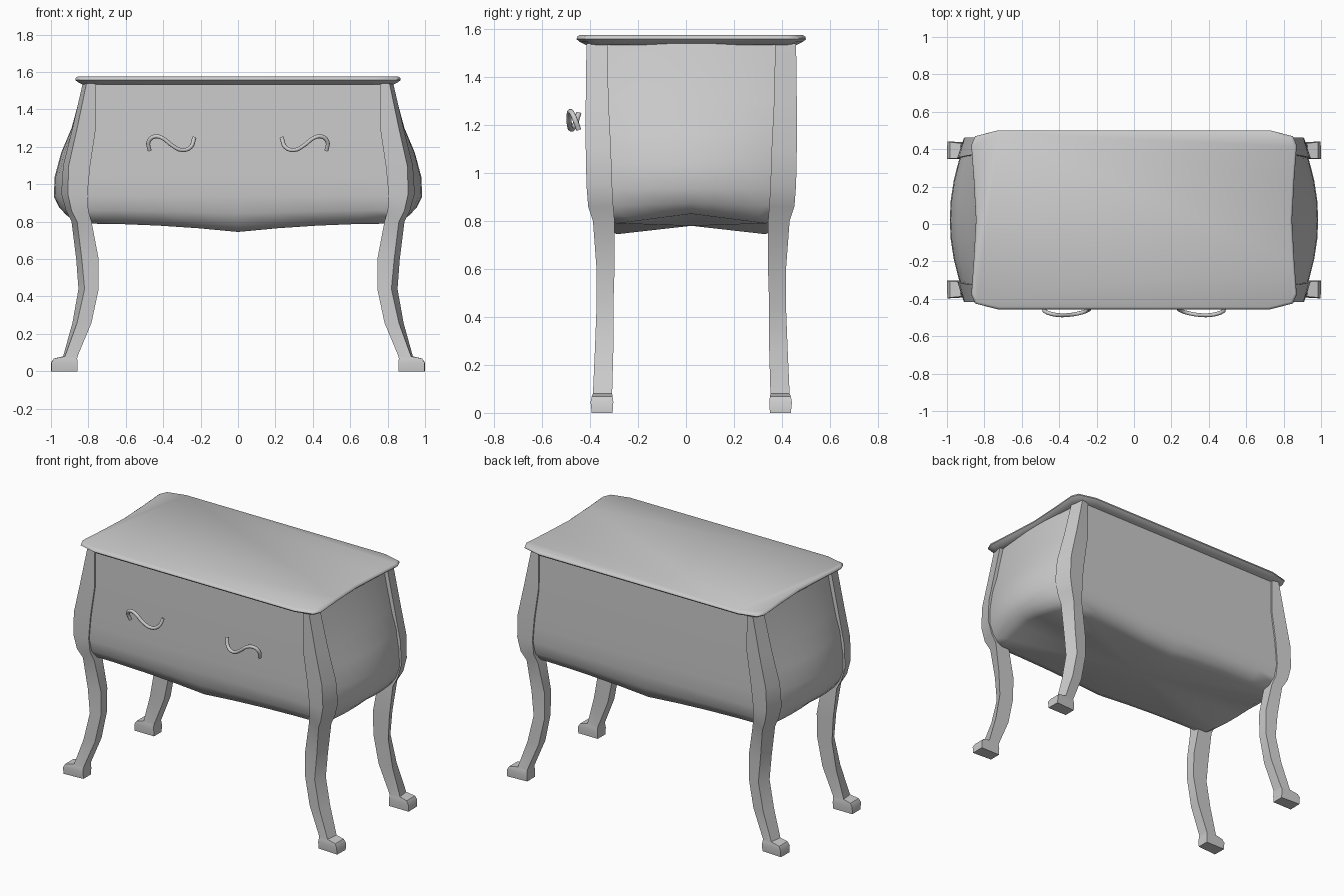
import bpy
import bmesh
import math
from mathutils import Vector

old = bpy.data.objects.get("Cube")
if old:
    bpy.data.objects.remove(old, do_unlink=True)

GREY = (0.6, 0.6, 0.6, 1.0)
material = bpy.data.materials.new("plain grey")
material.use_nodes = True
material.diffuse_color = GREY
material.node_tree.nodes["Principled BSDF"].inputs["Base Color"].default_value = GREY

CENTRE_Y = 0.022  # the case sits slightly back because the handles stick out


def smooth(obj, degrees):
    bpy.ops.object.select_all(action="DESELECT")
    obj.select_set(True)
    bpy.context.view_layer.objects.active = obj
    bpy.ops.object.shade_smooth_by_angle(angle=math.radians(degrees))


def loft(name, rings, degrees, end_point=None):
    """Join closed rings of points; close the last ring flat or to a point."""
    bm = bmesh.new()
    loops = [[bm.verts.new((x, y + CENTRE_Y, z)) for x, y, z in ring] for ring in rings]
    count = len(loops[0])
    for upper, lower in zip(loops, loops[1:]):
        for i in range(count):
            j = (i + 1) % count
            bm.faces.new((upper[i], upper[j], lower[j], lower[i]))
    bm.faces.new(loops[0])
    if end_point:
        tip = bm.verts.new((end_point[0], end_point[1] + CENTRE_Y, end_point[2]))
        for i in range(count):
            bm.faces.new((loops[-1][i], loops[-1][(i + 1) % count], tip))
    else:
        bm.faces.new(loops[-1])
    bmesh.ops.recalc_face_normals(bm, faces=bm.faces)
    mesh = bpy.data.meshes.new(name)
    bm.to_mesh(mesh)
    bm.free()
    mesh.materials.append(material)
    obj = bpy.data.objects.new(name, mesh)
    bpy.context.collection.objects.link(obj)
    smooth(obj, degrees)
    return obj


# Bombe case: flat front and back, bulging sides, scalloped lower edge
def case_ring(z, depth, corner_x, middle_x, steps=8):
    low = min(1, max(0, (0.9 - z) / 0.11))
    ring = []
    for side in (-1, 1):
        for i in range(steps):  # front, then back
            t = 2 * i / steps - 1
            drop = 0.045 * low * (1 - abs(t)) ** 2
            ring.append((-side * t * corner_x, side * depth, z - drop))
        for i in range(steps):  # one bulging side
            t = 2 * i / steps - 1
            x = corner_x + (middle_x - corner_x) * (1 - t * t)
            lift = 0.04 * low * (1 - abs(t))
            ring.append((-side * x, -side * t * depth, z + lift))
    return ring


case_rows = [  # height, half depth, corner half width, middle half width
    (1.54, 0.42, 0.795, 0.825),
    (1.30, 0.422, 0.845, 0.89),
    (1.17, 0.422, 0.88, 0.945),
    (1.04, 0.422, 0.895, 0.98),
    (0.935, 0.42, 0.90, 0.985),
    (0.86, 0.405, 0.885, 0.955),
    (0.81, 0.37, 0.865, 0.92),
    (0.79, 0.31, 0.84, 0.88),
]
loft("case", [case_ring(*row) for row in case_rows], 60, end_point=(0, 0, 0.78))


# Table top: cut corners, slightly hollow ends and a rounded rim
quarter = [(0.73, 0.478), (0.85, 0.447), (0.87, 0.40), (0.857, 0.22)]
right_end = quarter + [(0.845, 0)] + [(x, -y) for x, y in reversed(quarter)]
outline = right_end + [(-x, -y) for x, y in right_end]
rim = [(1.575, 0.012), (1.568, 0.002), (1.558, 0), (1.547, 0.012), (1.533, 0.04)]


def top_ring(z, inset):
    return [(x * (1 - inset / 0.87), y * (1 - inset / 0.478), z) for x, y in outline]


loft("table_top", [top_ring(z, inset) for z, inset in rim], 50)


# Corner posts running down into curved legs with outward feet
leg_rows = [  # height, inner x, front edge x, outer x, front y, back y
    (1.54, 0.76, 0.81, 0.83, 0.437, 0.35),
    (1.30, 0.76, 0.86, 0.885, 0.44, 0.345),
    (1.10, 0.79, 0.905, 0.935, 0.44, 0.335),
    (0.95, 0.805, 0.91, 0.945, 0.437, 0.33),
    (0.86, 0.80, 0.89, 0.92, 0.43, 0.325),
    (0.80, 0.783, 0.86, 0.89, 0.41, 0.32),
    (0.60, 0.745, 0.835, 0.865, 0.395, 0.32),
    (0.44, 0.745, 0.82, 0.853, 0.395, 0.325),
    (0.26, 0.783, 0.86, 0.885, 0.402, 0.325),
    (0.08, 0.858, 0.925, 0.935, 0.41, 0.33),
    (0.068, 0.86, 0.985, 0.985, 0.415, 0.328),
    (0.045, 0.858, 0.998, 1.0, 0.42, 0.325),
    (0.0, 0.858, 0.998, 1.0, 0.415, 0.328),
]


def leg_ring(row, sx, sy):
    z, inner, edge, outer, front, back = row
    corners = [(inner, front - 0.008), (edge, front), (outer, back), (inner, back)]
    return [(sx * x, sy * y, z) for x, y in corners]


for sy, end in ((-1, "front"), (1, "back")):
    for sx, side in ((1, "left"), (-1, "right")):
        rings = [leg_ring(row, sx, sy) for row in leg_rows]
        loft(end + "_" + side + "_leg", rings, 35)


# Wavy drawer handles, mirrored across the front
handle_path = [(0.473, 1.18), (0.478, 1.228), (0.447, 1.255), (0.404, 1.247),
               (0.356, 1.21), (0.302, 1.183), (0.254, 1.198), (0.233, 1.25)]


def handle(name, sx):
    curve = bpy.data.curves.new(name, "CURVE")
    curve.dimensions = "3D"
    curve.bevel_depth = 0.011
    curve.bevel_resolution = 2
    curve.resolution_u = 4
    curve.use_fill_caps = True
    spline = curve.splines.new("BEZIER")
    spline.bezier_points.add(len(handle_path) - 1)
    for i, (x, z) in enumerate(handle_path):
        arch = math.sin(math.pi * i / (len(handle_path) - 1))
        point = spline.bezier_points[i]
        point.co = Vector((sx * x, -0.447 - 0.041 * arch, z))
        point.handle_left_type = point.handle_right_type = "AUTO"
    obj = bpy.data.objects.new(name, curve)
    bpy.context.collection.objects.link(obj)
    bpy.ops.object.select_all(action="DESELECT")
    obj.select_set(True)
    bpy.context.view_layer.objects.active = obj
    bpy.ops.object.convert(target="MESH")
    obj = bpy.context.view_layer.objects.active
    obj.data.materials.clear()
    obj.data.materials.append(material)
    smooth(obj, 50)


handle("left_handle", 1)
handle("right_handle", -1)
